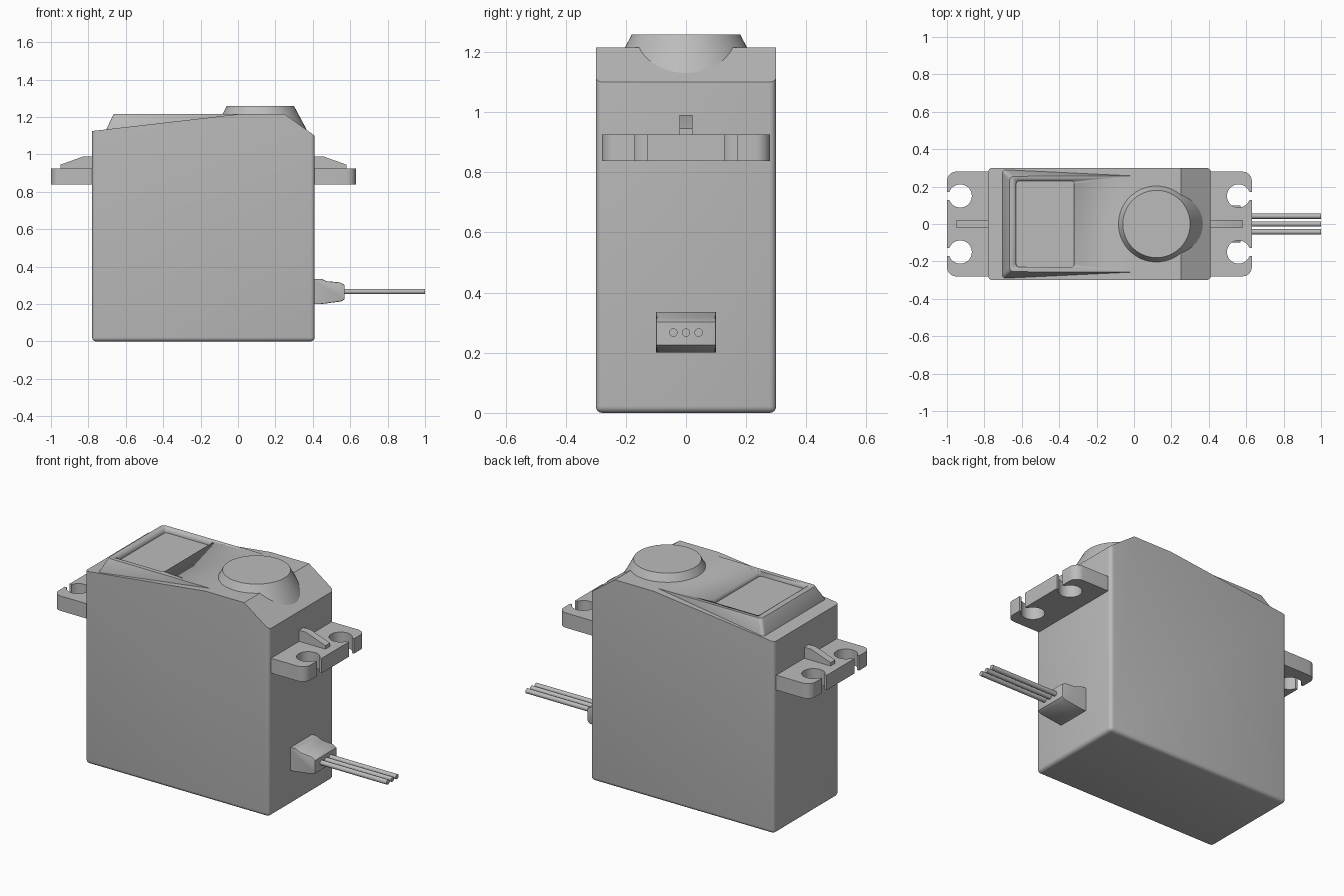
import bpy, bmesh, math
from math import cos, sin, pi
from mathutils import Vector, Matrix

cube = bpy.data.objects.get("Cube")
if cube:
    bpy.data.objects.remove(cube, do_unlink=True)

grey = bpy.data.materials.new("plain grey")
grey.use_nodes = True
colour = (0.5, 0.5, 0.5, 1)
grey.diffuse_color = colour
grey.node_tree.nodes["Principled BSDF"].inputs["Base Color"].default_value = colour


def finish(name, bm, angle=30):
    """Turn a bmesh into a shaded object."""
    bmesh.ops.recalc_face_normals(bm, faces=bm.faces)
    mesh = bpy.data.meshes.new(name)
    bm.to_mesh(mesh)
    bm.free()
    mesh.materials.append(grey)
    ob = bpy.data.objects.new(name, mesh)
    bpy.context.collection.objects.link(ob)
    bpy.ops.object.select_all(action='DESELECT')
    ob.select_set(True)
    bpy.context.view_layer.objects.active = ob
    bpy.ops.object.shade_smooth_by_angle(angle=math.radians(angle))
    return ob


def prism(points, offset):
    """Extrude a closed 3D outline along an offset."""
    bm = bmesh.new()
    face = bm.faces.new([bm.verts.new(p) for p in points])
    made = bmesh.ops.extrude_face_region(bm, geom=[face])["geom"]
    bmesh.ops.translate(bm, vec=offset, verts=[v for v in made if isinstance(v, bmesh.types.BMVert)])
    return bm


def side_prism(profile, half):
    """Extrude an x-z profile symmetrically across y."""
    return prism([(x, -half, z) for x, z in profile], (0, 2 * half, 0))


def round_edges(bm, rule, width, segments=4):
    edges = [e for e in bm.edges if rule(*(v.co for v in e.verts))]
    bmesh.ops.bevel(bm, geom=edges, offset=width, segments=segments, profile=0.5, affect='EDGES')


def arc(cx, cy, r, start, end, n):
    return [(cx + r * cos(start + (end - start) * i / n),
             cy + r * sin(start + (end - start) * i / n)) for i in range(n + 1)]


# Case with sloping lid, rounded on the bottom and upright edges
case = side_prism([(-0.78, 0), (0.41, 0), (0.41, 1.1), (0.25, 1.215), (0, 1.215), (-0.78, 1.125)], 0.3)
round_edges(case, lambda a, b: max(a.z, b.z) < 0.01
            or (abs(a.x - b.x) < 0.01 and abs(a.y - b.y) < 0.01), 0.022)
finish("case", case)

# Raised lid panel with flared sides
lid = bmesh.new()
for s in (-1, 1):
    for p in [(-0.705, 0.292, 1.05), (-0.705, 0.292, 1.134), (-0.665, 0.255, 1.215),
              (0, 0.257, 1.215), (0, 0.257, 1.05)]:
        lid.verts.new((p[0], s * p[1], p[2]))
bmesh.ops.convex_hull(lid, input=lid.verts)
bmesh.ops.dissolve_limit(lid, angle_limit=0.01, verts=lid.verts, edges=lid.edges)
round_edges(lid, lambda a, b: max(a.x, b.x) < -0.6 and abs(a.y - b.y) < 0.05, 0.02)
lid_panel = finish("lid_panel", lid)

# Shallow label recess cut into the panel
cut = prism([(-0.63, -0.23, 1.188), (-0.32, -0.23, 1.188), (-0.32, 0.23, 1.188), (-0.63, 0.23, 1.188)],
            (0, 0, 0.1))
round_edges(cut, lambda a, b: abs(a.z - b.z) > 0.05, 0.015, 3)
cutter = finish("recess_cutter", cut)
cutter.hide_render = True
cutter.hide_set(True)
mod = lid_panel.modifiers.new("recess", 'BOOLEAN')
mod.operation = 'DIFFERENCE'
mod.solver = 'EXACT'
mod.object = cutter

# Tapered boss around the output shaft
boss = bmesh.new()
bmesh.ops.create_cone(boss, cap_ends=True, segments=64, radius1=0.26, radius2=0.18, depth=0.15,
                      matrix=Matrix.Translation((0.12, 0, 1.183)))
finish("shaft_boss", boss)

# Mounting ears with slotted screw holes, and their ribs
gap = math.asin(0.022 / 0.062)
half = ([(0.22, 0.128)] + arc(0.149, 0.15, 0.062, -gap, gap - 2 * pi, 32) + [(0.22, 0.172)]
        + arc(0.17, 0.23, 0.05, 0, pi / 2, 8) + [(-0.02, 0.28)])
outline = [(u, -v) for u, v in reversed(half)] + half
rib = [(-0.02, 0.92), (0.17, 0.92), (0.17, 0.945), (0.045, 0.99), (-0.02, 0.99)]
for side, base, s in (("left", 0.41, 1), ("right", -0.78, -1)):
    finish(side + "_mounting_ear",
           prism([(base + s * u, v, 0.838) for u, v in outline], (0, 0, 0.087)))
    finish(side + "_ear_rib", side_prism([(base + s * u, z) for u, z in rib], 0.021))

# Cable boot
boot = side_prism([(0.39, 0.2), (0.445, 0.2), (0.552, 0.214), (0.57, 0.226), (0.57, 0.302),
                   (0.545, 0.316), (0.475, 0.322), (0.445, 0.335), (0.39, 0.335)], 0.1)
round_edges(boot, lambda a, b: a.y * b.y > 0 and min(a.x, b.x) > 0.4, 0.006, 2)
finish("cable_boot", boot)

# Three wires
for i, name in enumerate(("right_wire", "middle_wire", "left_wire")):
    wire = bmesh.new()
    bmesh.ops.create_cone(wire, cap_ends=True, segments=24, radius1=0.014, radius2=0.014, depth=0.45,
                          matrix=Matrix.Translation((0.775, (i - 1) * 0.042, 0.267))
                          @ Matrix.Rotation(pi / 2, 4, 'Y'))
    finish(name, wire)
